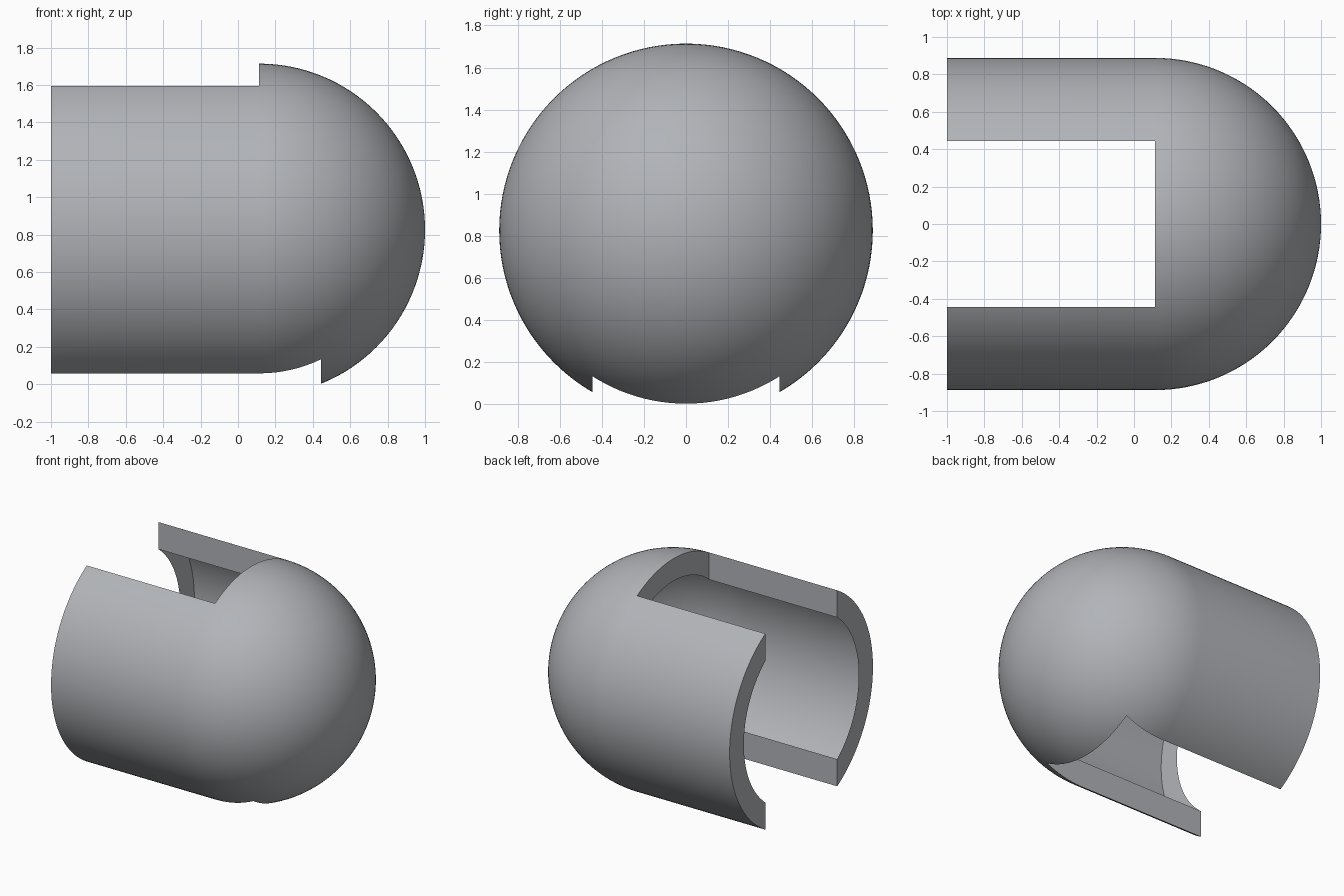
import bpy, bmesh, math
from mathutils import Vector, Matrix

if "Cube" in bpy.data.objects:
    bpy.data.objects.remove(bpy.data.objects["Cube"], do_unlink=True)

OUTER, BORE = 0.888, 0.712      # radii of the shell and of its rim opening
JOIN, AXIS_Z = 0.112, 0.826     # where tube meets dome, height of the axis
SLOT = 0.445                    # half width of both slots
SEGMENTS, RINGS = 128, 32


def add_object(name, bm):
    bmesh.ops.recalc_face_normals(bm, faces=bm.faces)
    mesh = bpy.data.meshes.new(name)
    bm.to_mesh(mesh)
    bm.free()
    obj = bpy.data.objects.new(name, mesh)
    bpy.context.collection.objects.link(obj)
    return obj


def capsule(name, radius, start):
    """Round tube along x, flat at the start and domed at the far end."""
    bm = bmesh.new()
    profile = [(start, 0), (start, radius)]
    for i in range(RINGS + 1):
        a = math.pi / 2 * (1 - i / RINGS)
        profile.append((JOIN + radius * math.cos(a), radius * math.sin(a)))
    verts = [bm.verts.new((x, 0, AXIS_Z + r)) for x, r in profile]
    edges = [bm.edges.new(pair) for pair in zip(verts, verts[1:])]
    bmesh.ops.spin(bm, geom=verts + edges, cent=(0, 0, AXIS_Z), axis=(1, 0, 0),
                   angle=math.tau, steps=SEGMENTS, use_duplicate=False)
    bmesh.ops.remove_doubles(bm, verts=bm.verts, dist=0.0001)
    return add_object(name, bm)


def box(name, low, high):
    low, high = Vector(low), Vector(high)
    bm = bmesh.new()
    bmesh.ops.create_cube(bm, size=1, matrix=Matrix.Translation((low + high) / 2)
                          @ Matrix.Diagonal((*(high - low), 1)))
    return add_object(name, bm)


# Domed tube, hollowed and slotted above and below
shell = capsule("domed_shell", OUTER, -1)
cutters = [
    capsule("bore_cutter", BORE, -1.3),
    box("top_slot_cutter", (-1.2, -SLOT, AXIS_Z), (JOIN, SLOT, 2)),
    box("bottom_slot_cutter", (-1.2, -SLOT, -0.5), (0.444, SLOT, AXIS_Z)),
]
for cutter in cutters:
    cutter.hide_render = True
    mod = shell.modifiers.new(cutter.name, "BOOLEAN")
    mod.operation = "DIFFERENCE"
    mod.solver = "EXACT"
    mod.object = cutter

depsgraph = bpy.context.evaluated_depsgraph_get()
cut_mesh = bpy.data.meshes.new_from_object(shell.evaluated_get(depsgraph))
shell.modifiers.clear()
shell.data = cut_mesh
for cutter in cutters:
    bpy.data.objects.remove(cutter, do_unlink=True)


# Open the lining, leaving the thin skin with its inward rims
def on_bore(vert):
    p = vert.co - Vector((JOIN, 0, AXIS_Z))
    p.x = max(p.x, 0)
    return p.length < BORE + 0.004


bm = bmesh.new()
bm.from_mesh(cut_mesh)
lining = [f for f in bm.faces if all(on_bore(v) for v in f.verts)
          and not (abs(f.normal.x) > 0.999 or abs(f.normal.y) > 0.9999
                   and abs(abs(f.calc_center_median().y) - SLOT) < 0.001)]
bmesh.ops.delete(bm, geom=lining, context="FACES")
bm.to_mesh(cut_mesh)
bm.free()

# Colour
color = (0.44, 0.455, 0.48, 1)
grey = bpy.data.materials.new("cool_grey")
grey.use_nodes = True
grey.diffuse_color = color
grey.node_tree.nodes["Principled BSDF"].inputs["Base Color"].default_value = color
cut_mesh.materials.clear()
cut_mesh.materials.append(grey)

# Smooth skin with crisp rims
bpy.ops.object.select_all(action="DESELECT")
shell.select_set(True)
bpy.context.view_layer.objects.active = shell
bpy.ops.object.shade_smooth_by_angle(angle=math.radians(30))
